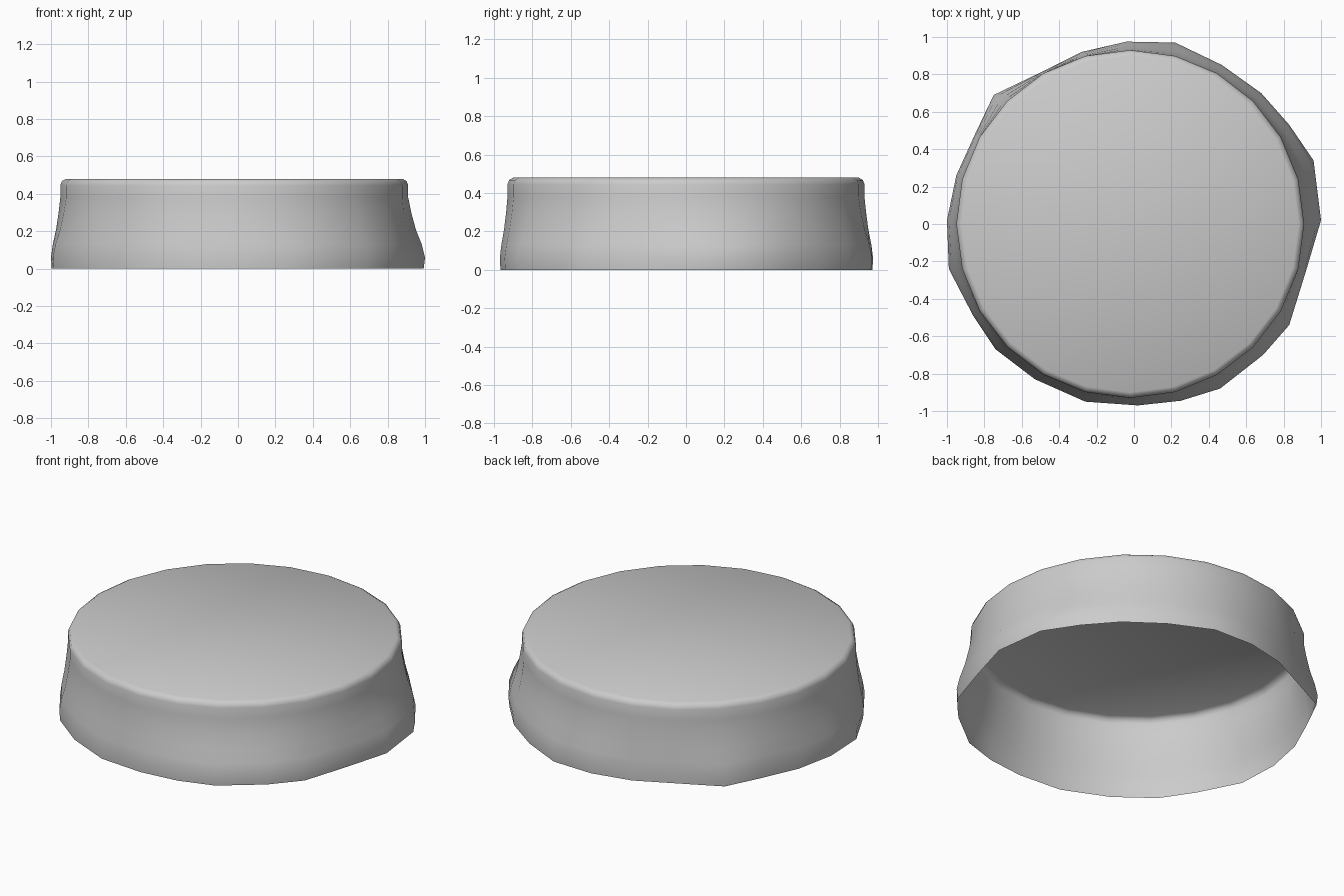
import bpy, bmesh, math

if "Cube" in bpy.data.objects:
    bpy.data.objects.remove(bpy.data.objects["Cube"])

# Uneven flared foot outline, 24 points seen from above
FOOT = [(1.0, .02), (.96, .34), (.83, .53), (.68, .70), (.47, .85), (.22, .97),
        (-.04, .975), (-.28, .92), (-.50, .81), (-.75, .69), (-.85, .48), (-.95, .26),
        (-1.0, .02), (-.99, -.24), (-.86, -.49), (-.74, -.67), (-.53, -.83), (-.26, -.95),
        (.02, -.97), (.25, -.945), (.46, -.88), (.69, -.70), (.83, -.54), (.92, -.25)]
N = len(FOOT)
CX = -0.02

# Wall profile: height, radius of the round neck, share of the foot outline
PROFILE = [(0.0, .93, .92), (.06, .93, 1.0), (.13, .93, .8), (.21, .93, .45),
           (.30, .93, .18), (.38, .93, 0), (.445, .93, 0), (.467, .922, 0), (.48, .90, 0)]

bm = bmesh.new()
rings = []
for z, r, w in PROFILE:
    ring = []
    for i, (fx, fy) in enumerate(FOOT):
        a = 2 * math.pi * i / N
        nx, ny = CX + r * math.cos(a), r * math.sin(a)
        ring.append(bm.verts.new((nx + (fx - nx) * w, ny + (fy - ny) * w, z)))
    rings.append(ring)

# Open-bottomed wall
for lo, hi in zip(rings, rings[1:]):
    for i in range(N):
        j = (i + 1) % N
        bm.faces.new((lo[i], lo[j], hi[j], hi[i]))

# Flat top
bm.faces.new(rings[-1])
for f in bm.faces:
    f.smooth = True

mesh = bpy.data.meshes.new("round_cap")
bm.to_mesh(mesh)
bm.free()
cap = bpy.data.objects.new("round_cap", mesh)
bpy.context.collection.objects.link(cap)
